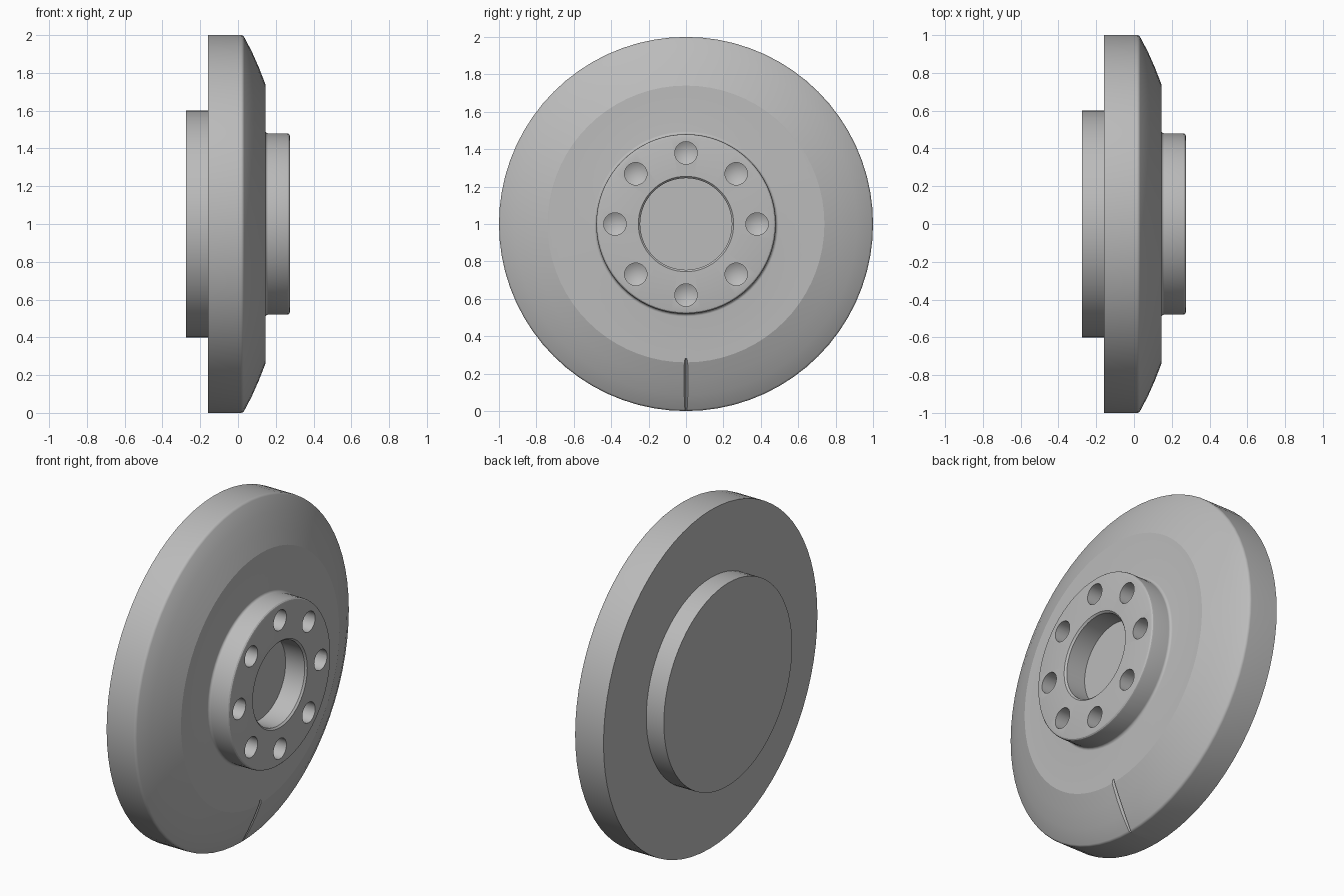
import bpy, bmesh
from math import sin, cos, pi, radians
from mathutils import Vector, Matrix

cube = bpy.data.objects.get("Cube")
if cube:
    bpy.data.objects.remove(cube)

steel = bpy.data.materials.new("machined_grey")
steel.use_nodes = True
grey = (0.5, 0.5, 0.5, 1)
steel.diffuse_color = grey
steel.node_tree.nodes["Principled BSDF"].inputs["Base Color"].default_value = grey


def arc(cx, cr, radius, start, end, steps):
    """Arc in the (axis, radius) half plane, angles measured from the axis."""
    angles = [radians(start + (end - start) * i / steps) for i in range(steps + 1)]
    return [(cx + radius * cos(a), cr + radius * sin(a)) for a in angles]


def lathe(name, profile, segments):
    """Turn an (axis, radius) profile around the x axis into a closed solid."""
    bm = bmesh.new()
    verts = [bm.verts.new((x, 0, r)) for x, r in profile]
    edges = [bm.edges.new(pair) for pair in zip(verts, verts[1:])]
    bmesh.ops.spin(bm, geom=verts + edges, cent=(0, 0, 0), axis=(1, 0, 0),
                   angle=2 * pi, steps=segments)
    bmesh.ops.remove_doubles(bm, verts=bm.verts, dist=1e-5)
    bmesh.ops.recalc_face_normals(bm, faces=bm.faces)
    return make_object(name, bm)


def make_object(name, bm):
    mesh = bpy.data.meshes.new(name)
    bm.to_mesh(mesh)
    bm.free()
    mesh.materials.append(steel)
    obj = bpy.data.objects.new(name, mesh)
    bpy.context.collection.objects.link(obj)
    return obj


# Turned body: rear boss, wide disc with domed shoulder, hub with blind bore
profile = [(-0.275, 0), (-0.275, 0.6), (-0.16, 0.6), (-0.16, 1)]
profile += arc(0.015, 0.98, 0.02, 90, 32, 6)
profile += [(0.072, 0.915), (0.11, 0.83), (0.145, 0.74)]
profile += arc(0.16, 0.495, 0.015, 180, 270, 6)
profile += arc(0.26, 0.465, 0.015, 90, 0, 3)
profile += [(0.275, 0.255), (0.265, 0.245), (0.14, 0.245), (0.14, 0)]
body = lathe("flanged_disc", profile, 72)
body.location.z = 1

cutters = []

# Ring of eight drilled holes with conical ends
for i in range(8):
    angle = i * pi / 4
    hole = lathe("bolt_hole_cutter",
                 [(0.32, 0), (0.32, 0.06), (0.19, 0.06), (0.155, 0)], 32)
    hole.location = (0, 0.38 * cos(angle), 1 + 0.38 * sin(angle))
    cutters.append(hole)

# Narrow V index notch on the shoulder, below the hub
start, end = Vector((0.145, 0, 0.27)), Vector((0.028, 0, -0.005))
along = (end - start).normalized()
outward = Vector((-along.z, 0, along.x))
if outward.x < 0:
    outward = -outward
bm = bmesh.new()
rings = []
for p in (start - along * 0.01, end + along * 0.03):
    rings.append([bm.verts.new(p + outward * h + Vector((0, w, 0)))
                  for w, h in ((-0.022, 0.03), (0.022, 0.03), (0, -0.015))])
bm.faces.new(rings[0])
bm.faces.new(rings[1])
for i in range(3):
    j = (i + 1) % 3
    bm.faces.new((rings[0][i], rings[0][j], rings[1][j], rings[1][i]))
bmesh.ops.recalc_face_normals(bm, faces=bm.faces)
cutters.append(make_object("index_notch_cutter", bm))

# Cut the details, then discard the cutters
bpy.context.view_layer.objects.active = body
for cutter in cutters:
    cutter.hide_render = True
    mod = body.modifiers.new("cut", 'BOOLEAN')
    mod.operation = 'DIFFERENCE'
    mod.solver = 'EXACT'
    mod.object = cutter
    bpy.ops.object.modifier_apply(modifier=mod.name)
for cutter in cutters:
    bpy.data.objects.remove(cutter)

bpy.ops.object.select_all(action='DESELECT')
body.select_set(True)
bpy.ops.object.shade_smooth_by_angle(angle=radians(18))
